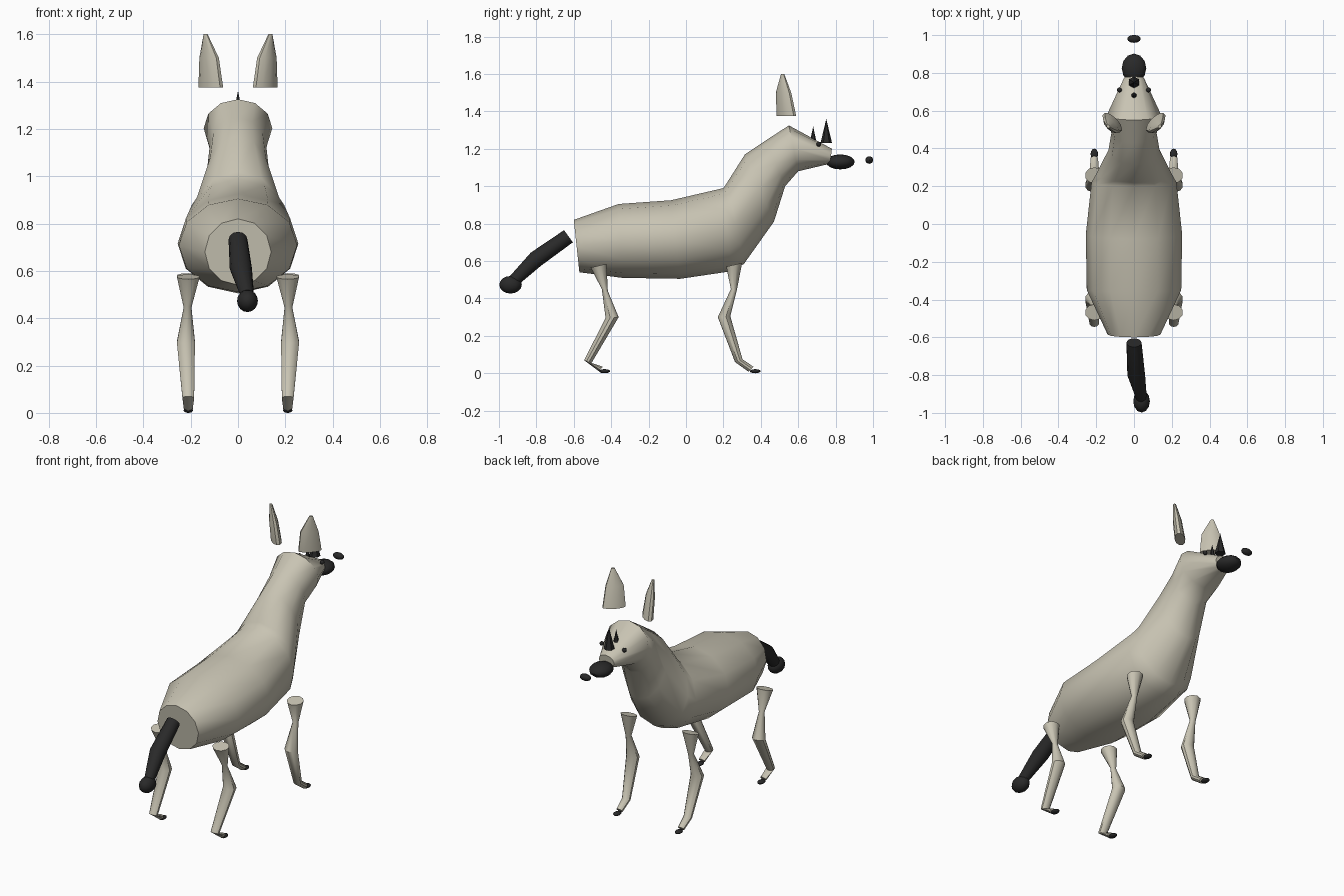
import bpy, bmesh, math
from mathutils import Matrix

if "Cube" in bpy.data.objects:
    bpy.data.objects.remove(bpy.data.objects["Cube"])


def material(name, colour):
    m = bpy.data.materials.new(name)
    m.use_nodes = True
    m.diffuse_color = (*colour, 1)
    m.node_tree.nodes["Principled BSDF"].inputs["Base Color"].default_value = (*colour, 1)
    return m


HIDE = material("beige hide", (0.58, 0.55, 0.45))
DARK = material("near black", (0.022, 0.022, 0.022))


def finish(bm, name, mat, angle=40):
    bmesh.ops.recalc_face_normals(bm, faces=bm.faces)
    mesh = bpy.data.meshes.new(name)
    bm.to_mesh(mesh)
    bm.free()
    mesh.materials.append(mat)
    ob = bpy.data.objects.new(name, mesh)
    bpy.context.collection.objects.link(ob)
    bpy.ops.object.select_all(action='DESELECT')
    ob.select_set(True)
    bpy.context.view_layer.objects.active = ob
    bpy.ops.object.shade_smooth_by_angle(angle=math.radians(angle))
    return ob


def loft(name, rings, mat, sides=12, side=1, place=None, angle=40):
    """Skin elliptical rings: (centre x, edge y, edge z, opposite y, opposite z, half width)."""
    bm = bmesh.new()
    loops = []
    for cx, y1, z1, y2, z2, w in rings:
        loop = []
        for k in range(sides):
            a = math.tau * k / sides
            c, s = math.cos(a), math.sin(a)
            loop.append(bm.verts.new((cx + w * s,
                                      (y1 + y2) / 2 + c * (y1 - y2) / 2,
                                      (z1 + z2) / 2 + c * (z1 - z2) / 2)))
        loops.append(loop)
    for a, b in zip(loops, loops[1:]):
        for k in range(sides):
            n = (k + 1) % sides
            bm.faces.new((a[k], a[n], b[n], b[k]))
    bm.faces.new(loops[0])
    bm.faces.new(loops[-1])
    if place:
        bmesh.ops.transform(bm, matrix=place, verts=bm.verts)
    bmesh.ops.transform(bm, matrix=Matrix.Diagonal((side, 1, 1, 1)), verts=bm.verts)
    return finish(bm, name, mat, angle)


def blob(name, at, radii, mat=DARK):
    bm = bmesh.new()
    bmesh.ops.create_uvsphere(bm, u_segments=12, v_segments=8, radius=1,
                              matrix=Matrix.Translation(at) @ Matrix.Diagonal((*radii, 1)))
    return finish(bm, name, mat)


def spike(name, y, z, radius, height):
    bm = bmesh.new()
    bmesh.ops.create_cone(bm, cap_ends=True, segments=6, radius1=radius, radius2=0, depth=height,
                          matrix=Matrix.Translation((0, y, z + height / 2)))
    return finish(bm, name, DARK, 20)


# Trunk, neck and head in one skin
loft("body", [
    (0, -.60, .82, -.57, .54, .14),
    (0, -.36, .905, -.34, .51, .25),
    (0, -.08, .925, -.03, .505, .255),
    (0, .20, .99, .24, .545, .225),
    (0, .22, 1.02, .31, .585, .20),
    (0, .315, 1.17, .47, .81, .135),
    (0, .43, 1.247, .53, 1.0, .12),
    (0, .55, 1.325, .60, 1.08, .145),
    (0, .78, 1.20, .77, 1.12, .052)], HIDE, angle=50)

# Legs, pinched above the knee
fore = [(.21, .215, .57, .30, .59, .05), (.213, .24, .45, .272, .445, .017),
        (.22, .17, .30, .237, .305, .04), (.21, .262, .06, .302, .075, .026),
        (.21, .335, .008, .36, .035, .02)]
hind = [(.21, -.51, .565, -.425, .585, .05), (.213, -.45, .45, -.418, .44, .017),
        (.22, -.43, .295, -.36, .30, .04), (.21, -.545, .07, -.505, .055, .026),
        (.21, -.465, .01, -.445, .035, .02)]
for label, side in (("left", 1), ("right", -1)):
    for part, rings, hoof_y in (("front", fore, .37), ("hind", hind, -.435)):
        loft(f"{part}_leg_{label}", rings, HIDE, 10, side)
        blob(f"{part}_hoof_{label}", (side * .21, hoof_y, .011), (.02, .029, .011))

    # Ears turned diagonally above the head
    turn = Matrix.Translation((.115, .537, 0)) @ Matrix.Rotation(math.pi / 4, 4, 'Z')
    loft(f"ear_{label}", [(0, -.03, 1.375, .03, 1.375, .068),
                          (-.006, -.041, 1.5, .009, 1.5, .053),
                          (.001, -.038, 1.6, -.022, 1.6, .01)], HIDE, 10, side, turn)
    blob(f"eye_{label}", (side * .077, .71, 1.225), (.013, .013, .013))

# Muzzle, nose and tuft
blob("muzzle", (0, .825, 1.13), (.065, .077, .04))
blob("nose", (0, .98, 1.14), (.036, .021, .02))
spike("rear_tuft", .68, 1.235, .018, .085)
spike("front_tuft", .75, 1.23, .031, .13)

# Tail with a ball end
loft("tail", [(0, -.652, .765, -.605, .70, .04),
              (.012, -.83, .645, -.775, .575, .047),
              (.04, -.95, .51, -.90, .47, .028)], DARK)
blob("tail_tip", (.04, -.938, .473), (.044, .06, .047))
